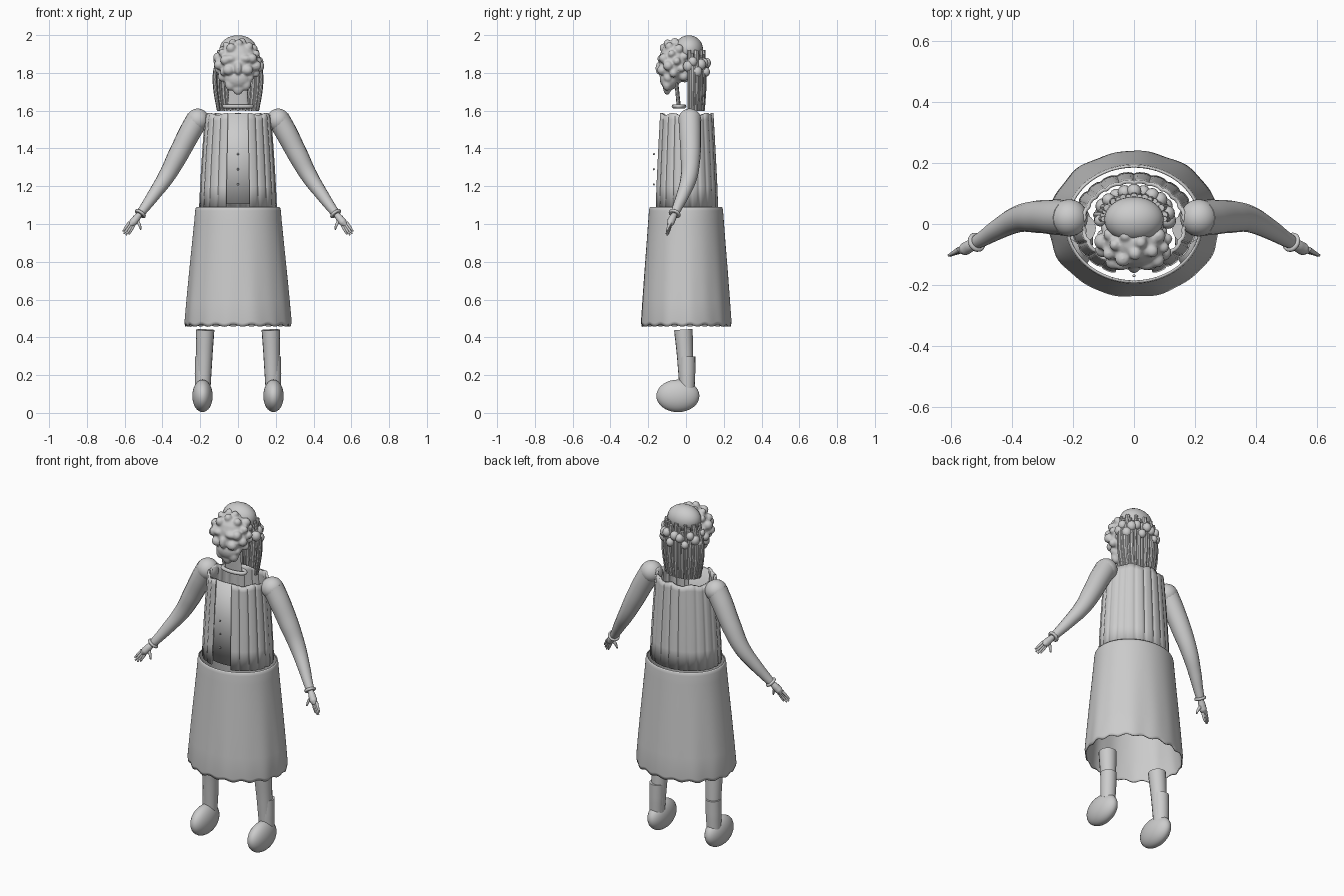
import bpy, bmesh, math, random
from math import sin, cos, pi
from mathutils import Vector

if "Cube" in bpy.data.objects:
    bpy.data.objects.remove(bpy.data.objects["Cube"])

random.seed(4)
clay = bpy.data.materials.new("clay grey")
clay.diffuse_color = (0.6, 0.6, 0.6, 1)
clay.use_nodes = True
clay.node_tree.nodes["Principled BSDF"].inputs["Base Color"].default_value = clay.diffuse_color


def finish(ob, name, angle=40):
    ob.name = name
    ob.data.materials.clear()
    ob.data.materials.append(clay)
    bpy.ops.object.select_all(action='DESELECT')
    ob.select_set(True)
    bpy.context.view_layer.objects.active = ob
    bpy.ops.object.shade_smooth_by_angle(angle=math.radians(angle))
    return ob


def ball(name, loc, size, seg=24):
    bpy.ops.mesh.primitive_uv_sphere_add(segments=seg, ring_count=seg // 2, radius=1, location=loc)
    ob = bpy.context.object
    ob.scale = size
    bpy.ops.object.transform_apply(location=False, rotation=False, scale=True)
    return finish(ob, name)


def tube(name, pts, closed=False, res=3, steps=6):
    """Smooth tube through (x, y, z, radius) points."""
    cu = bpy.data.curves.new(name, 'CURVE')
    cu.dimensions = '3D'
    cu.bevel_depth = 1
    cu.bevel_resolution = res
    cu.resolution_u = steps
    cu.use_fill_caps = not closed
    sp = cu.splines.new('BEZIER')
    sp.bezier_points.add(len(pts) - 1)
    sp.use_cyclic_u = closed
    for bp, p in zip(sp.bezier_points, pts):
        bp.co = p[:3]
        bp.radius = p[3]
        bp.handle_left_type = bp.handle_right_type = 'AUTO'
    ob = bpy.data.objects.new(name, cu)
    bpy.context.collection.objects.link(ob)
    bpy.ops.object.select_all(action='DESELECT')
    ob.select_set(True)
    bpy.context.view_layer.objects.active = ob
    bpy.ops.object.convert(target='MESH')
    return finish(bpy.context.object, name)


def shell(name, rows, a0, a1, n, fold, thick):
    """Cloth wall: rows of (z, rx, ry), fold(angle, height 0-1) scales the radius."""
    bm = bmesh.new()
    z0, z1 = rows[0][0], rows[-1][0]
    grid = []
    for z, rx, ry in rows:
        t = (z - z0) / (z1 - z0)
        ring = []
        for i in range(n + 1):
            a = a0 + (a1 - a0) * i / n
            k, dz = fold(a, t)
            ring.append(bm.verts.new((rx * k * cos(a), ry * k * sin(a), z + dz)))
        grid.append(ring)
    for lo, hi in zip(grid, grid[1:]):
        for i in range(n):
            bm.faces.new((lo[i], lo[i + 1], hi[i + 1], hi[i]))
    bmesh.ops.remove_doubles(bm, verts=bm.verts, dist=1e-5)
    me = bpy.data.meshes.new(name)
    bm.to_mesh(me)
    bm.free()
    ob = bpy.data.objects.new(name, me)
    bpy.context.collection.objects.link(ob)
    finish(ob, name, 45)
    mod = ob.modifiers.new("cloth thickness", 'SOLIDIFY')
    mod.thickness = thick
    mod.offset = -1
    return ob


# Skirt: flared open tube with soft folds and a rounded waistband
def skirt_fold(a, t):
    w = (1 - t) ** 1.5
    return 1 + w * (0.008 * sin(9 * a) + 0.006 * sin(14 * a + 1)), 0.006 * w ** 4 * sin(18 * a)


shell("skirt", [(0.462, 0.279, 0.238), (0.48, 0.282, 0.24), (0.6, 0.272, 0.232), (0.75, 0.258, 0.221),
                (0.9, 0.243, 0.209), (1.02, 0.231, 0.2), (1.07, 0.227, 0.196), (1.084, 0.224, 0.194),
                (1.09, 0.219, 0.19)], -pi / 2, 1.5 * pi, 144, skirt_fold, 0.006)


# Jacket: pleated shell open at the front
def jacket_fold(a, t):
    s = (a + pi / 2) * 22 / (2 * pi)
    return 1 - 0.035 * (1 - abs(sin(pi * s))) ** 2, 0.006 * sin(9 * a) * t ** 6


gap = 0.31
shell("jacket", [(1.09, 0.206, 0.171), (1.2, 0.201, 0.167), (1.32, 0.194, 0.161), (1.45, 0.185, 0.154),
                 (1.55, 0.177, 0.148), (1.582, 0.174, 0.146)],
      -pi / 2 + gap, 1.5 * pi - gap, 176, jacket_fold, 0.012)

# Shirt panel behind the opening, with three buttons
shell("shirt_panel", [(1.105, 0.185, 0.15), (1.35, 0.178, 0.144), (1.585, 0.165, 0.132)],
      -pi / 2 - 0.42, -pi / 2 + 0.42, 16, lambda a, t: (1, 0), 0.006)
for z in (1.21, 1.29, 1.37):
    ball("button", (0, -0.17, z), (0.006, 0.005, 0.006), 10)

for s in (-1, 1):
    # Shoulder, sleeve and wrist cuff
    ball("shoulder", (s * 0.213, 0.02, 1.55), (0.061, 0.061, 0.061), 32)
    tube("sleeve", [(s * x, y, z, r) for x, y, z, r in (
        (0.215, 0.02, 1.555, 0.059), (0.255, 0.022, 1.485, 0.058), (0.32, 0.024, 1.36, 0.053),
        (0.38, 0.016, 1.25, 0.044), (0.445, -0.016, 1.155, 0.034), (0.495, -0.047, 1.085, 0.026),
        (0.522, -0.062, 1.05, 0.022))], res=6)
    axis = Vector((s * 0.55, -0.33, -0.75)).normalized()
    u = axis.cross(Vector((0, 1, 0))).normalized()
    v = axis.cross(u)
    c = Vector((s * 0.517, -0.06, 1.055))
    tube("wrist_cuff", [(*(c + 0.025 * (u * cos(k * pi / 4) + v * sin(k * pi / 4))), 0.008)
                        for k in range(8)], True, steps=4)
    # Hand: palm, four fingers and a thumb
    tube("palm", [(s * x, y, z, r) for x, y, z, r in (
        (0.52, -0.06, 1.052, 0.015), (0.538, -0.072, 1.03, 0.02), (0.556, -0.082, 1.008, 0.021),
        (0.57, -0.087, 0.994, 0.012))], res=4)
    for tx, ty, tz, bx, bz in ((0.609, -0.103, 0.962, 0.575, 1.008), (0.604, -0.104, 0.948, 0.568, 1.0),
                               (0.593, -0.1, 0.941, 0.56, 0.994), (0.577, -0.094, 0.945, 0.553, 0.99)):
        tube("finger", [(s * bx, -0.083, bz, 0.008), (s * (bx + tx) / 2, (ty - 0.085) / 2, (bz + tz) / 2, 0.007),
                        (s * tx, ty, tz, 0.004)], steps=4)
    tube("thumb", [(s * 0.538, -0.074, 1.022, 0.01), (s * 0.522, -0.082, 0.997, 0.008),
                   (s * 0.514, -0.088, 0.97, 0.004)], steps=4)
    # Leg, sock and rounded shoe
    tube("leg", [(s * 0.174, -0.014, 0.44, 0.049), (s * 0.178, -0.005, 0.3, 0.043),
                 (s * 0.182, 0.002, 0.12, 0.036)], res=6)
    tube("sock", [(s * 0.184, 0.006, 0.298, 0.044), (s * 0.186, 0.006, 0.21, 0.043),
                  (s * 0.188, 0.006, 0.13, 0.04)], res=6)
    ball("shoe", (s * 0.188, -0.043, 0.09), (0.054, 0.114, 0.086), 32)

# Neck and collar ring
neck = tube("neck", [(0, 0, 1.76, 0.05), (0, 0, 1.69, 0.052), (0, 0, 1.615, 0.056)], res=6)
for vert in neck.data.vertices:
    vert.co.y = vert.co.y * 0.2 - 0.038 - 0.1 * (vert.co.z - 1.62)
tube("collar", [(0.072 * cos(k * pi / 6), -0.037 + 0.028 * sin(k * pi / 6), 1.623, 0.011)
                for k in range(12)], True, steps=4)

# Head: lumpy curls, cheeks, nose and chin fused into one skin
lumps = [((0, -0.06, 1.855), (0.108, 0.085, 0.115)), ((0, -0.085, 1.77), (0.075, 0.055, 0.06)),
         ((0, -0.1, 1.725), (0.032, 0.022, 0.042)), ((0, -0.142, 1.825), (0.02, 0.02, 0.035))]
for s in (-1, 1):
    lumps += [((s * 0.05, -0.128, 1.815), (0.03, 0.025, 0.027)), ((s * 0.04, -0.13, 1.875), (0.032, 0.022, 0.02)),
              ((s * 0.04, -0.1, 1.74), (0.03, 0.025, 0.035))]
for k in range(46):
    # Even spiral of curls over the head, leaving the middle of the face clear
    h = 1 - 2 * (k + 0.5) / 46
    a = k * 2.39996
    w = math.sqrt(1 - h * h)
    x, y = w * cos(a), w * sin(a)
    if (y < -0.4 and abs(x) < 0.45 and h < 0.6) or h < -0.8:
        continue
    r = random.uniform(0.018, 0.028)
    lumps.append(((0.108 * x, -0.06 + 0.083 * y, 1.855 + 0.113 * h), (r, r, r)))
parts = [ball("lump", loc, size, 20) for loc, size in lumps]
bpy.ops.object.select_all(action='DESELECT')
for ob in parts:
    ob.select_set(True)
bpy.context.view_layer.objects.active = parts[0]
bpy.ops.object.join()
head = finish(bpy.context.object, "head", 80)
rm = head.modifiers.new("fuse", 'REMESH')
rm.mode = 'VOXEL'
rm.voxel_size = 0.006
rm.use_smooth_shade = True
sm = head.modifiers.new("soften", 'SMOOTH')
sm.iterations = 5

# Bald crown
ball("crown", (0, 0.015, 1.925), (0.098, 0.075, 0.074), 32)

# Long straight strands hanging behind the head
for k in range(19):
    a = -0.05 + (pi + 0.1) * k / 18
    x, y = cos(a), sin(a)
    r = 0.009 + 0.003 * (k % 2)
    top = 1.92 - 0.02 * (k % 3)
    tube("hair_strand", [(0.1 * x, 0.02 + 0.07 * y, top, r), (0.122 * x, 0.02 + 0.076 * y, 1.8, r),
                         (0.121 * x, 0.02 + 0.076 * y, 1.72, r), (0.103 * x, 0.02 + 0.07 * y, 1.6, r * 0.8)],
         res=2, steps=4)

# Curls in a band around the back
for k in range(13):
    a = -0.1 + (pi + 0.2) * k / 12
    r = random.uniform(0.019, 0.028)
    z = 1.835 + 0.03 * sin(k * 2.2)
    ball("curl", (0.112 * cos(a), 0.02 + 0.088 * sin(a), z), (r, r, r * 1.1), 16)
